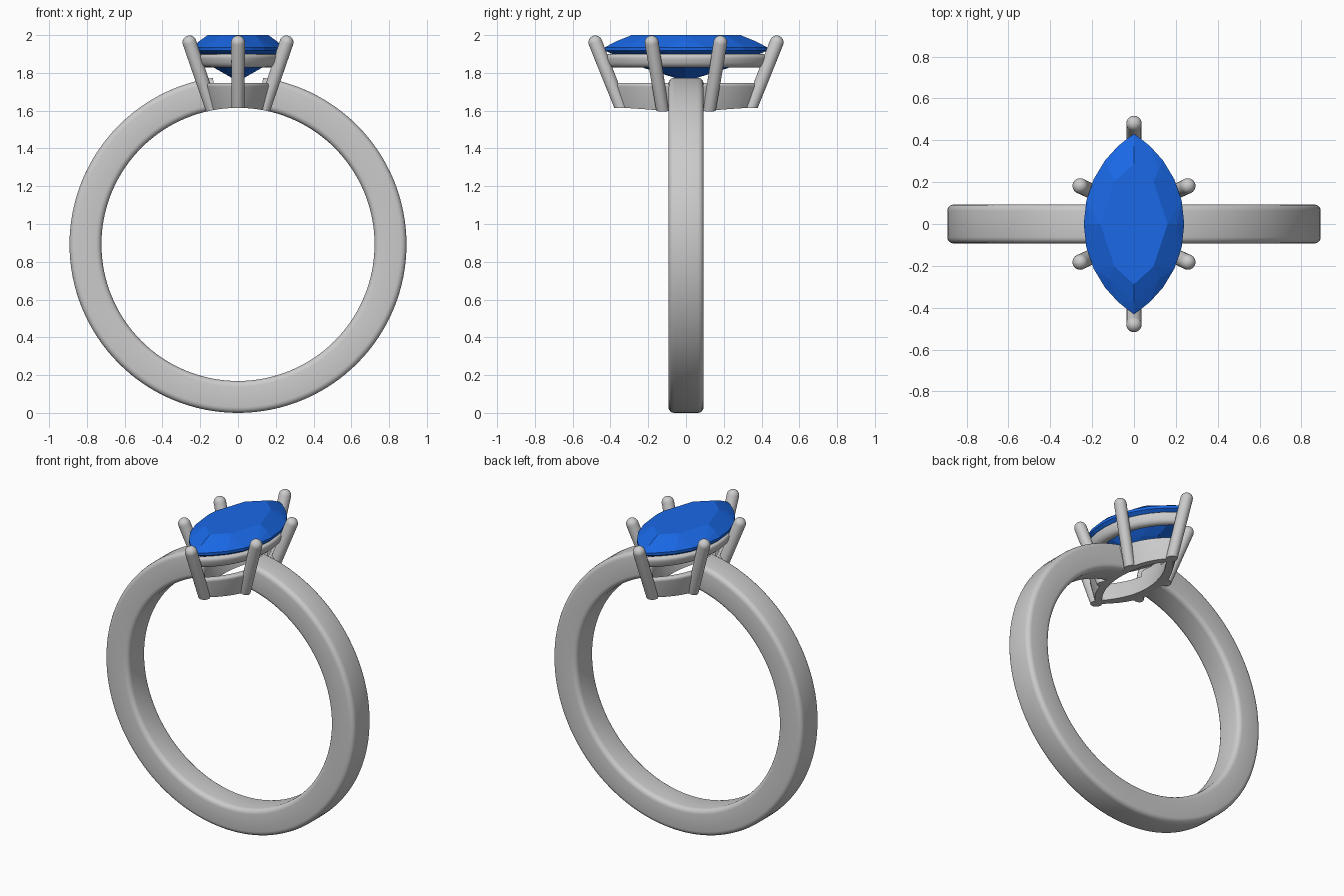
import bpy, bmesh
from math import pi, sin, cos, sqrt, radians
from mathutils import Vector

if "Cube" in bpy.data.objects:
    bpy.data.objects.remove(bpy.data.objects["Cube"])

ZC, R_OUT, R_IN, HALF_W = 0.892, 0.892, 0.723, 0.093


def make(name, bm):
    bmesh.ops.recalc_face_normals(bm, faces=bm.faces[:])
    me = bpy.data.meshes.new(name)
    bm.to_mesh(me)
    bm.free()
    ob = bpy.data.objects.new(name, me)
    bpy.context.collection.objects.link(ob)
    return ob


def loft(name, rings, closed=False):
    """Skin a list of equal point loops; cap the ends unless closed."""
    bm = bmesh.new()
    rows = [[bm.verts.new(p) for p in r] for r in rings]
    n = len(rows[0])
    for i in range(len(rows) - (0 if closed else 1)):
        a, b = rows[i], rows[(i + 1) % len(rows)]
        for j in range(n):
            k = (j + 1) % n
            bm.faces.new((a[j], a[k], b[k], b[j]))
    if not closed:
        bm.faces.new(rows[0])
        bm.faces.new(rows[-1])
    return make(name, bm)


def rounded_rect(hw, hh, r, n=5):
    pts = []
    for q, (sx, sy) in enumerate(((1, 1), (-1, 1), (-1, -1), (1, -1))):
        for i in range(n):
            a = (q + i / (n - 1)) * pi / 2
            pts.append((sx * (hw - r) + r * cos(a), sy * (hh - r) + r * sin(a)))
    return pts


def marquise(L, W, z, n):
    """Pointed oval, n segments per side, long axis on y."""
    R = (L * L + W * W) / (2 * W)
    pts = []
    for s in (1, -1):
        for i in range(n):
            y = -s * L * cos(pi * i / n)
            pts.append(Vector((s * (sqrt(R * R - y * y) - (R - W)), y, z)))
    return pts


def rail(name, L, W, zc, hw, hh, r, flare):
    rings = []
    for d, h in rounded_rect(hw, hh, r):
        o = d + flare * h
        rings.append(marquise(L + o, W + o, zc + h, 20))
    return loft(name, rings, closed=True)


def prong(name, base, tip, r=0.037, n=20):
    base, tip = Vector(base), Vector(tip)
    ax = (tip - base).normalized()
    u = ax.orthogonal().normalized()
    v = ax.cross(u)
    stations = [(base, r * 0.9)]
    for i in range(7):
        a = radians(86) * i / 6
        stations.append((tip + ax * r * sin(a), r * cos(a)))
    return loft(name, [[c + (u * cos(2 * pi * j / n) + v * sin(2 * pi * j / n)) * q
                        for j in range(n)] for c, q in stations])


def cut(ob, cutter):
    m = ob.modifiers.new("cut", 'BOOLEAN')
    m.operation, m.solver, m.object = 'DIFFERENCE', 'EXACT', cutter
    bpy.context.view_layer.objects.active = ob
    bpy.ops.object.modifier_apply(modifier=m.name)


# Band: rounded section revolved about the y axis
mid, half = (R_OUT + R_IN) / 2, (R_OUT - R_IN) / 2
section = rounded_rect(half, HALF_W, 0.03)
SEG = 128
band = loft("band", [[((mid + d) * cos(2 * pi * i / SEG), w, ZC + (mid + d) * sin(2 * pi * i / SEG))
                      for d, w in section] for i in range(SEG)], closed=True)

# Helpers: opening under the stone and the finger hole
opening = loft("opening_cutter", [marquise(0.33, 0.14, z, 20) for z in (1.5, 2.1)])
finger = loft("finger_cutter", [[(R_IN * cos(2 * pi * i / SEG), y, ZC + R_IN * sin(2 * pi * i / SEG))
                                 for i in range(SEG)] for y in (-1, 1)])
cut(band, opening)

# Head: two pointed-oval rails
lower = rail("lower_rail", 0.335, 0.148, 1.665, 0.028, 0.082, 0.02, 0.3)
upper = rail("upper_rail", 0.395, 0.2, 1.864, 0.03, 0.035, 0.025, 0.3)

# Six claws leaning outward
claws = []
for s, side in ((-1, "front"), (1, "back")):
    claws.append(prong(side + "_claw", (0, s * 0.322, 1.56), (0, s * 0.48, 1.961)))
    for t, lr in ((-1, "left"), (1, "right")):
        claws.append(prong(f"{side}_{lr}_claw", (t * 0.122, s * 0.117, 1.56),
                           (t * 0.257, s * 0.182, 1.961)))
for ob in [lower] + claws:
    cut(ob, finger)

# Smooth metal
bpy.ops.object.select_all(action='DESELECT')
for ob in [band, lower, upper] + claws:
    ob.select_set(True)
bpy.context.view_layer.objects.active = band
bpy.ops.object.shade_smooth_by_angle(angle=radians(35))
for c in (opening, finger):
    bpy.data.objects.remove(c)

# Faceted stone: hull of table, crown, girdle, pavilion and culet points
L, W = 0.43, 0.24
pts = []
for s, z, n in ((0.67, 2.0, 4), (0.86, 1.967, 4), (1, 1.935, 12),
                (1, 1.918, 12), (0.52, 1.826, 4)):
    pts += marquise(L * s, W * s, z, n)
pts.append(Vector((0, 0, 1.755)))
bm = bmesh.new()
for p in pts:
    bm.verts.new(p)
bmesh.ops.convex_hull(bm, input=bm.verts[:])
bmesh.ops.dissolve_limit(bm, angle_limit=radians(1), verts=bm.verts[:], edges=bm.edges[:])
stone = make("stone", bm)
blue = bpy.data.materials.new("blue_stone")
blue.diffuse_color = (0.01, 0.14, 0.8, 1)
blue.use_nodes = True
blue.node_tree.nodes["Principled BSDF"].inputs["Base Color"].default_value = blue.diffuse_color
stone.data.materials.append(blue)
